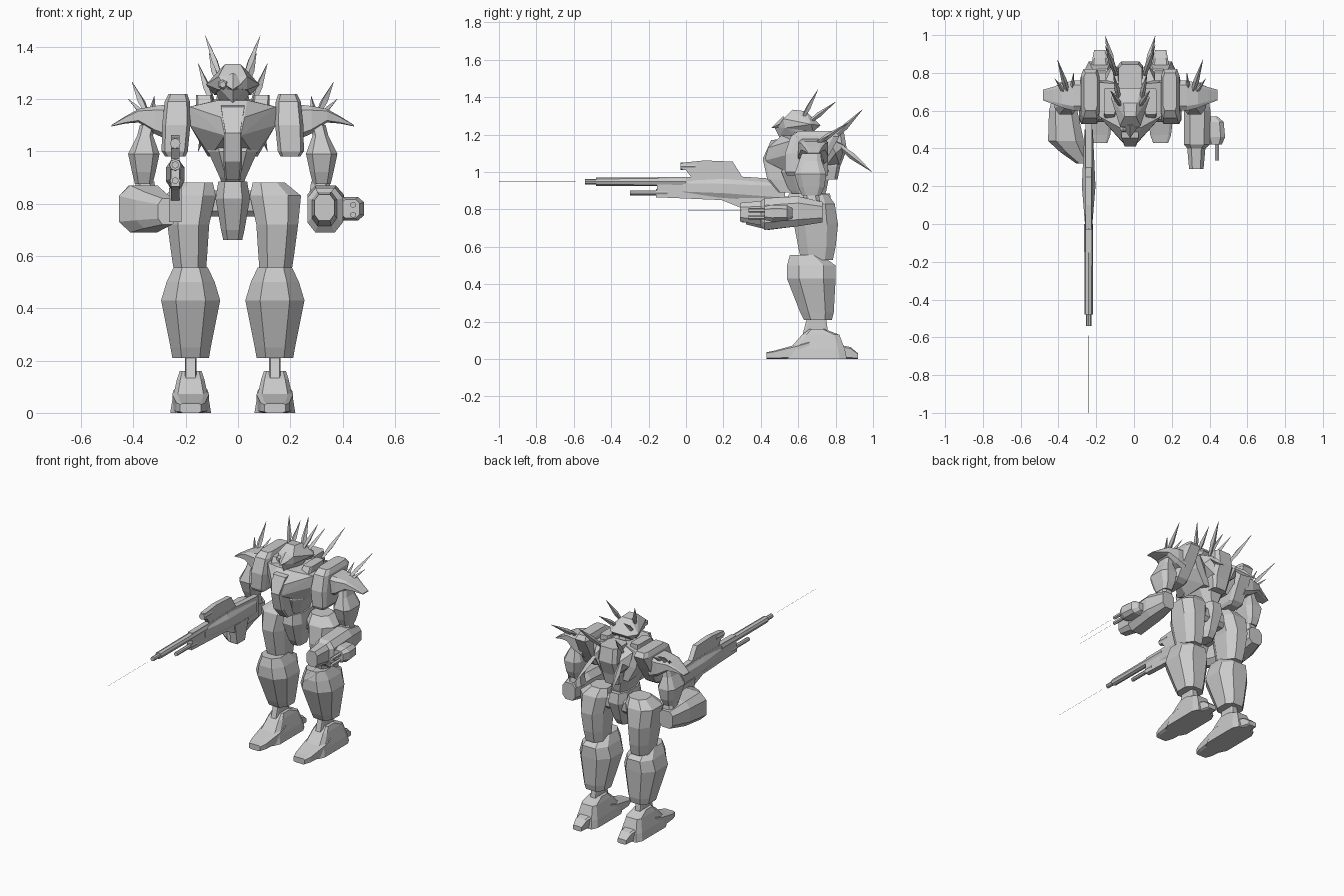
import bpy, bmesh
from mathutils import Vector

CX = -0.02   # the body's own centre line


def emit(name, bm, mode):
    """mode: pair = mirrored left and right, mid = on the centre line, abs = as given"""
    for s in ((1, -1) if mode == 'pair' else (1,)):
        b = bm.copy()
        for v in b.verts:
            v.co.x = s * v.co.x + (0 if mode == 'abs' else CX)
        bmesh.ops.recalc_face_normals(b, faces=b.faces)
        me = bpy.data.meshes.new(name)
        b.to_mesh(me)
        b.free()
        label = name if mode != 'pair' else name + ('_left' if s > 0 else '_right')
        bpy.context.collection.objects.link(bpy.data.objects.new(label, me))
    bm.free()


def loft(name, axis, rings, mode='pair', c=0.45):
    """Chamfered box sections: (position on axis, centre u, centre v, half u, half v)"""
    bm = bmesh.new()
    k = 1 - c
    shape = [(k, -1), (1, -k), (1, k), (k, 1), (-k, 1), (-1, k), (-1, -k), (-k, -1)]
    loops = []
    for p, cu, cv, hu, hv in rings:
        loop = []
        for a, b in shape:
            u, v = cu + a * hu, cv + b * hv
            loop.append(bm.verts.new({'x': (p, u, v), 'y': (u, p, v), 'z': (u, v, p)}[axis]))
        loops.append(loop)
    for A, B in zip(loops, loops[1:]):
        for i in range(8):
            j = (i + 1) % 8
            bm.faces.new((A[i], A[j], B[j], B[i]))
    bm.faces.new(loops[0])
    bm.faces.new(loops[-1])
    emit(name, bm, mode)


def hull(name, pts, mode='mid'):
    """Convex solid; on the centre line the points are given for one side only"""
    bm = bmesh.new()
    allp = set(pts)
    if mode == 'mid':
        allp |= {(-x, y, z) for x, y, z in pts}
    for p in sorted(allp):
        bm.verts.new(p)
    r = bmesh.ops.convex_hull(bm, input=bm.verts)
    junk = [g for g in set(r['geom_interior'] + r['geom_unused']) if isinstance(g, bmesh.types.BMVert)]
    bmesh.ops.delete(bm, geom=junk, context='VERTS')
    bmesh.ops.dissolve_limit(bm, angle_limit=0.03, verts=bm.verts, edges=bm.edges)
    emit(name, bm, mode)


def rod(name, a, b, radii, n=6, mode='abs'):
    """Straight n-sided rod with (fraction, radius) stations: spikes, barrels, beams"""
    bm = bmesh.new()
    a, b = Vector(a), Vector(b)
    q = (b - a).to_track_quat('Z', 'Y')
    loops = []
    for t, r in radii:
        res = bmesh.ops.create_circle(bm, segments=n, radius=r)['verts']
        for v in res:
            v.co = q @ v.co + a.lerp(b, t)
        loops.append(res)
    for A, B in zip(loops, loops[1:]):
        for i in range(n):
            j = (i + 1) % n
            bm.faces.new((A[i], A[j], B[j], B[i]))
    bm.faces.new(loops[0])
    bm.faces.new(loops[-1])
    emit(name, bm, mode)


def prism(name, profile, x, h):
    """Side profile (y, z) given thickness about x"""
    bm = bmesh.new()
    L, R = ([bm.verts.new((x + s * h, y, z)) for y, z in profile] for s in (-1, 1))
    bm.faces.new(L)
    bm.faces.new(R)
    for i in range(len(L)):
        j = (i + 1) % len(L)
        bm.faces.new((L[i], L[j], R[j], R[i]))
    emit(name, bm, 'abs')


# Legs
LX = 0.161
loft('foot', 'z', [(0, LX, .70, .078, .16), (.05, LX, .70, .07, .15), (.13, LX, .72, .052, .10),
                   (.16, LX, .70, .042, .04)], c=.25)
loft('toe', 'y', [(.43, LX, .018, .04, .018), (.47, LX, .022, .055, .022), (.60, LX, .04, .07, .04),
                  (.66, LX, .05, .065, .05)], c=.25)
loft('heel', 'y', [(.80, LX, .04, .05, .04), (.88, LX, .032, .038, .032), (.92, LX, .015, .03, .015)], c=.25)
loft('ankle', 'z', [(.10, LX, .69, .022, .075), (.25, LX, .70, .022, .045)], c=.2)
loft('shin', 'z', [(.21, LX, .705, .07, .075), (.25, LX, .70, .077, .09), (.43, LX, .67, .113, .13),
                   (.50, LX, .67, .092, .13), (.555, LX, .64, .066, .085)], c=.5)
loft('thigh', 'z', [(.53, .163, .70, .06, .085), (.60, .166, .70, .068, .10), (.72, .17, .695, .08, .118),
                    (.83, .163, .695, .098, .10), (.88, .138, .70, .062, .06)], c=.5)

# Pelvis and waist
loft('pelvis', 'z', [(.66, 0, .66, .036, .05), (.70, 0, .66, .045, .075), (.82, 0, .66, .066, .12),
                     (.885, 0, .66, .055, .11)], 'mid')
loft('hip_axle', 'x', [(-.14, .70, .80, .05, .05), (.14, .70, .80, .05, .05)], 'mid')
loft('abdomen', 'z', [(.87, 0, .66, .04, .08), (.90, 0, .65, .05, .10), (1.0, 0, .64, .095, .13),
                      (1.05, 0, .65, .11, .12)], 'mid')

# Chest, cockpit, collar and backpack
hull('chest', [(.165, .57, 1.17), (.165, .75, 1.17), (.165, .57, 1.10), (.03, .42, 1.06), (.045, .44, 1.13),
               (.055, .51, 1.195), (.085, .58, .98), (.095, .76, .98), (.06, .74, 1.2), (.15, .76, 1.08)])
loft('cockpit', 'z', [(.89, 0, .54, .03, .045), (.96, 0, .50, .036, .065), (1.07, 0, .475, .036, .065)],
     'mid', c=.2)
hull('chest_wedge', [(.045, .455, 1.17), (.028, .41, 1.07), (.045, .6, 1.19), (.03, .55, 1.05)])
loft('collar_plate', 'z', [(1.14, .105, .63, .035, .09), (1.215, .11, .65, .03, .07)], c=.2)
loft('backpack', 'z', [(.96, 0, .76, .05, .05), (1.03, 0, .765, .065, .06), (1.12, 0, .785, .068, .075),
                       (1.21, 0, .775, .062, .07)], 'mid', c=.3)
hull('back_fin', [(.05, .74, 1.2), (.05, .74, 1.02), (.13, .76, 1.18), (.13, .80, 1.10),
                  (.09, .85, 1.14), (.06, .82, 1.04)], 'pair')

# Shoulders and upper arms
loft('shoulder_block', 'z', [(.98, .22, .61, .038, .07), (1.0, .222, .62, .05, .09), (1.10, .216, .65, .054, .12),
                             (1.19, .212, .69, .048, .13), (1.218, .21, .70, .036, .10)], c=.25)
loft('shoulder_wing', 'x', [(.24, .68, 1.11, .08, .07), (.30, .68, 1.12, .08, .053), (.36, .68, 1.136, .065, .026),
                            (.41, .68, 1.12, .045, .014), (.463, .683, 1.098, .028, .003)], c=.3)
loft('upper_arm', 'z', [(.875, .34, .67, .034, .05), (.92, .34, .67, .045, .07), (.99, .34, .665, .06, .085),
                        (1.06, .335, .665, .03, .06), (1.10, .325, .67, .03, .05)], c=.4)
loft('elbow', 'z', [(.82, .335, .67, .045, .05), (.885, .335, .67, .035, .04)])

# Left forearm with side pod and twin barrels
loft('left_forearm', 'y', [(.73, .335, .785, .045, .055), (.60, .335, .79, .07, .08), (.42, .333, .775, .068, .085),
                           (.40, .33, .78, .048, .065), (.29, .33, .785, .038, .05)], 'abs')
loft('left_pod', 'y', [(.57, .41, .78, .03, .025), (.54, .425, .78, .05, .042), (.46, .43, .78, .052, .045),
                       (.42, .43, .78, .035, .036)], 'abs')
for z in (.757, .795):
    rod('pod_barrel', (.44, .45, z), (.44, .335, z), [(0, .012), (1, .012)])
    rod('pod_beam', (.44, .30, z), (.44, .01, z), [(0, .0006), (1, .0006)], 3)

# Right forearm and fist on the rifle
loft('right_forearm', 'y', [(.73, -.365, .79, .05, .055), (.60, -.375, .79, .075, .08), (.44, -.36, .78, .095, .09),
                            (.38, -.32, .775, .07, .07), (.32, -.27, .77, .035, .05)], 'abs')

# Rifle
GX = -.24
prism('rifle_body', [(.53, .96), (.30, .975), (-.15, .972), (-.16, .865), (.19, .85), (.29, .81), (.53, .82)], GX, .017)
prism('rifle_scope', [(-.02, 1.01), (-.02, 1.05), (.10, 1.062), (.25, 1.055), (.30, .975), (.03, .97), (.0, 1.01)],
      GX, .016)
loft('rifle_swell', 'y', [(.50, GX, .895, .022, .06), (.20, GX, .912, .036, .05), (-.02, GX, .918, .018, .045)],
     'abs', c=.5)
prism('rifle_grip', [(.28, .86), (.30, .73), (.38, .73), (.42, .86)], GX, .024)
rod('upper_barrel', (GX, 0, .948), (GX, -.48, .948), [(0, .024), (1, .022)], 8)
rod('muzzle', (GX, -.40, .948), (GX, -.54, .948), [(0, .014), (1, .014)], 8)
rod('lower_barrel', (GX, -.10, .888), (GX, -.30, .888), [(0, .02), (.3, .02), (.3, .013), (1, .013)], 8)
rod('scope_lens', (GX, .05, 1.03), (GX, -.03, 1.03), [(0, .02), (1, .02)], 8)
rod('rifle_beam', (GX, -.59, .948), (GX, -1, .948), [(0, .0006), (1, .0006)], 3)

# Head
loft('neck', 'z', [(1.12, 0, .64, .045, .06), (1.23, 0, .63, .04, .05)], 'mid')
hull('helmet', [(.03, .57, 1.333), (.035, .64, 1.325), (.055, .52, 1.285), (.07, .62, 1.29), (.103, .67, 1.255),
                (.06, .72, 1.25), (.055, .53, 1.235), (.015, .49, 1.24), (.07, .68, 1.215)])
hull('face', [(.055, .53, 1.245), (.07, .64, 1.24), (0, .475, 1.235), (0, .50, 1.185), (.035, .60, 1.175),
              (.055, .62, 1.2)])
hull('brow_crest', [(0, .455, 1.235), (0, .52, 1.30), (.05, .53, 1.27), (.018, .54, 1.235)])
rod('eye_sensor', (-.058, .56, 1.255), (-.058, .49, 1.255), [(0, .02), (.85, .02), (1, .012)])

# Diamond-section spikes: head horns, back spikes, shoulder spikes
for name, a, b, r in [
        ('head_horn', (.045, .62, 1.28), (.105, .706, 1.442), .014),
        ('rear_horn', (.055, .65, 1.26), (.09, .80, 1.375), .014),
        ('upper_back_spike', (.075, .79, 1.18), (.132, .945, 1.335), .016),
        ('lower_back_spike', (.09, .82, 1.14), (.132, .995, 1.0), .018),
        ('shoulder_spike', (.325, .68, 1.14), (.385, .87, 1.265), .015),
        ('small_shoulder_spike', (.33, .67, 1.13), (.40, .77, 1.20), .011),
        ('inner_shoulder_spike', (.31, .69, 1.14), (.30, .80, 1.21), .011)]:
    rod(name, a, b, [(0, r * .6), (.4, r), (1, .0008)], 4, 'pair')
